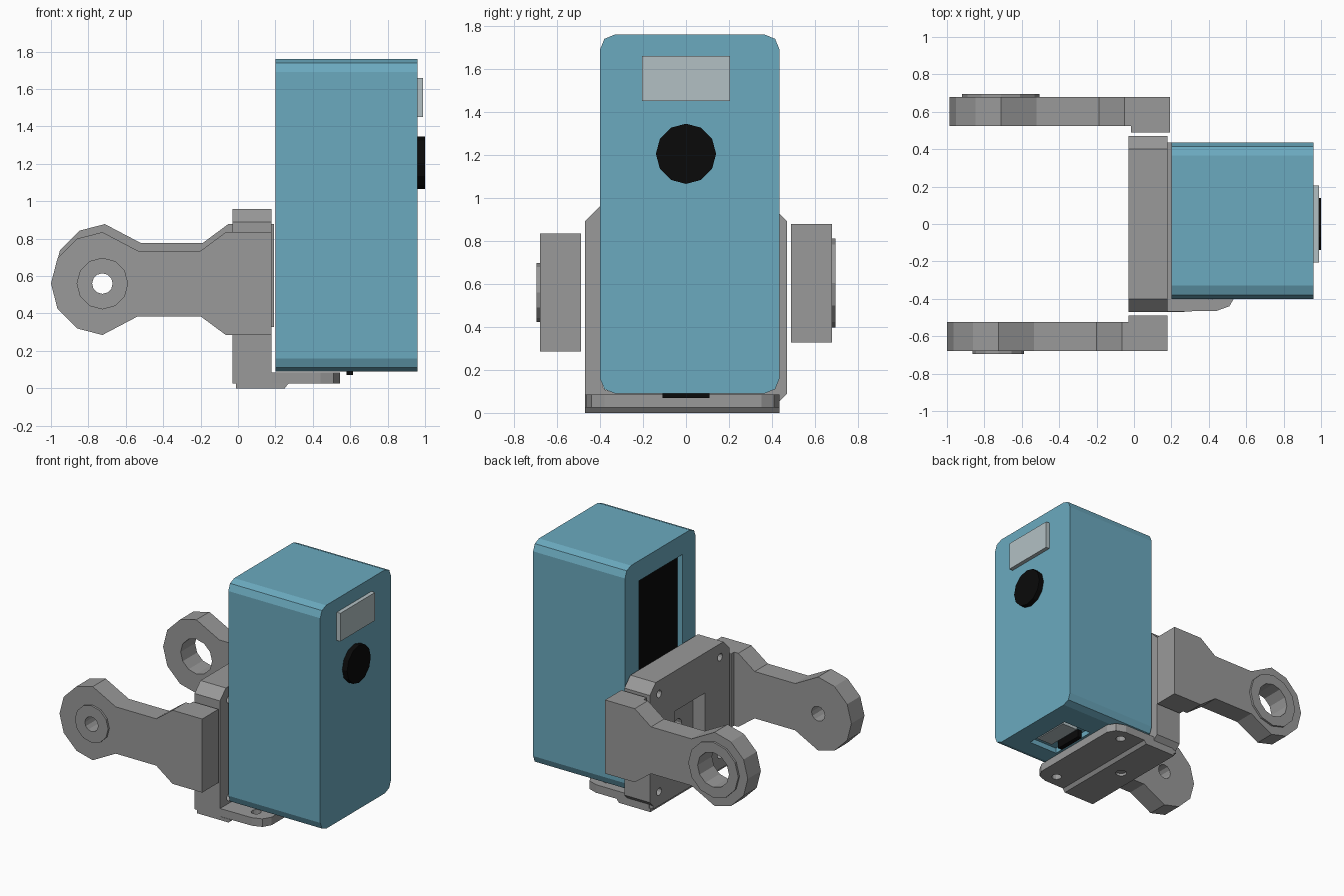
import bpy, bmesh
from math import cos, sin, pi
from mathutils import Vector

old = bpy.data.objects.get("Cube")
if old:
    bpy.data.objects.remove(old, do_unlink=True)


def material(name, r, g, b):
    m = bpy.data.materials.new(name)
    m.use_nodes = True
    m.diffuse_color = (r, g, b, 1)
    m.node_tree.nodes["Principled BSDF"].inputs["Base Color"].default_value = (r, g, b, 1)
    return m


BLUE = material("teal blue", 0.147, 0.40, 0.52)
GREY = material("bracket grey", 0.32, 0.32, 0.32)
PALE = material("pale panel", 0.45, 0.53, 0.55)
BLACK = material("black", 0.003, 0.003, 0.003)


def prism(name, points, axis, low, high, mat):
    """Extrude a 2D outline along an axis; the outline uses the other two axes in order."""
    def place(p, h):
        c = list(p)
        c.insert("xyz".index(axis), h)
        return Vector(c)
    bm = bmesh.new()
    face = bm.faces.new([bm.verts.new(place(p, low)) for p in points])
    out = bmesh.ops.extrude_face_region(bm, geom=[face])
    verts = [v for v in out["geom"] if isinstance(v, bmesh.types.BMVert)]
    bmesh.ops.translate(bm, verts=verts, vec=place((0, 0), high - low))
    bmesh.ops.recalc_face_normals(bm, faces=bm.faces)
    mesh = bpy.data.meshes.new(name)
    bm.to_mesh(mesh)
    bm.free()
    mesh.materials.append(mat)
    ob = bpy.data.objects.new(name, mesh)
    bpy.context.collection.objects.link(ob)
    return ob


def rect(a0, a1, b0, b1):
    return [(a0, b0), (a1, b0), (a1, b1), (a0, b1)]


def circle(a, b, r, n=12):
    return [(a + r * cos(2 * pi * i / n), b + r * sin(2 * pi * i / n)) for i in range(n)]


def rounded(a0, a1, b0, b1, r):
    pts = []
    corners = ((a1 - r, b1 - r), (a0 + r, b1 - r), (a0 + r, b0 + r), (a1 - r, b0 + r))
    for q, (a, b) in enumerate(corners):
        for k in range(3):
            t = (q + k / 2) * pi / 2
            pts.append((a + r * cos(t), b + r * sin(t)))
    return pts


def carve(ob, cutters):
    """Subtract the cutters, bake the result and remove the cutters."""
    for c in cutters:
        c.hide_render = True
        mod = ob.modifiers.new("cut", "BOOLEAN")
        mod.operation = "DIFFERENCE"
        mod.solver = "EXACT"
        mod.object = c
    bpy.context.view_layer.update()
    graph = bpy.context.evaluated_depsgraph_get()
    mesh = bpy.data.meshes.new_from_object(ob.evaluated_get(graph))
    ob.modifiers.clear()
    ob.data = mesh
    for c in cutters:
        bpy.data.objects.remove(c, do_unlink=True)


# Camera housing with a rear window and a port underneath
housing = prism("housing", rounded(-0.40, 0.435, 0.09, 1.76, 0.07), "x", 0.20, 0.96, BLUE)
carve(housing, [
    prism("rear_cut", rect(-0.245, 0.27, 0.24, 1.61), "x", 0.1, 0.25, BLUE),
    prism("port_cut", rect(0.56, 0.80, -0.20, 0.18), "z", 0.0, 0.13, BLUE),
])
prism("rear_screen", rect(-0.245, 0.27, 0.24, 1.61), "x", 0.241, 0.25, BLACK)
prism("port_connector", rect(0.65, 0.78, -0.14, 0.14), "z", 0.10, 0.13, PALE)
prism("port_switch", rect(0.58, 0.615, -0.11, 0.11), "z", 0.07, 0.13, BLACK)

# Front face details
prism("lens", circle(0, 1.205, 0.14), "x", 0.96, 1.0, BLACK)
prism("flash_panel", rect(-0.205, 0.205, 1.45, 1.66), "x", 0.96, 0.99, PALE)

# Upright mounting plate
outline = [(-0.47, 0.025), (0.43, 0.025), (0.43, 0.05), (0.47, 0.09),
           (0.47, 0.89), (0.40, 0.96), (-0.40, 0.96), (-0.47, 0.89)]
plate = prism("upright_plate", outline, "x", -0.03, 0.18, GREY)
cuts = [prism("pocket", rect(-0.18, 0.18, 0.22, 0.66), "x", -0.1, 0.07, GREY),
        prism("pocket_hole", circle(0, 0.46, 0.05), "x", 0.0, 0.3, GREY)]
for y in (-0.36, 0.36):
    for z in (0.13, 0.86):
        cuts.append(prism("screw_hole", circle(y, z, 0.028), "x", -0.1, 0.3, GREY))
carve(plate, cuts)

# Foot plate with rounded outer corners, and its thicker pad
foot_outline = [(0.0, -0.47), (0.44, -0.465), (0.51, -0.44), (0.545, -0.38),
                (0.545, 0.35), (0.51, 0.41), (0.44, 0.435), (0.0, 0.435)]
foot = prism("foot_plate", foot_outline, "z", 0.025, 0.085, GREY)
carve(foot, [prism("foot_hole", circle(0.41, y, 0.035), "z", -0.1, 0.2, GREY)
             for y in (-0.37, 0.34)])
pad = prism("foot_pad", [(-0.01, 0), (0.25, 0), (0.27, 0.026), (-0.01, 0.026)],
            "y", -0.47, 0.435, GREY)
carve(pad, [prism("pad_hole", circle(0.12, 0, 0.04), "z", -0.1, 0.02, GREY)])


# Hinge arms: round hub, narrow neck and a thick end block
def arm(name, side, cx, cz, boss_r, hole_r):
    half = [(-0.275, 0.0), (-0.24, 0.135), (-0.135, 0.24), (0.0, 0.275),
            (0.19, 0.175), (0.525, 0.175), (0.66, 0.275), (0.905, 0.275)]
    shape = half + [(x, -z) for x, z in reversed(half[1:])]

    def span(inner, outer):
        return sorted((side * inner, side * outer))
    ob = prism(name, [(cx + x, cz + z) for x, z in shape], "y", *span(0.525, 0.68), GREY)
    block = prism(name + "_block", rect(cx + 0.695, cx + 0.905, cz - 0.275, cz + 0.275),
                  "y", *span(0.488, 0.526), GREY)
    boss = prism(name + "_boss", circle(cx, cz, boss_r), "y", *span(0.678, 0.695), GREY)
    for part in (ob, boss):
        carve(part, [prism("bore", circle(cx, cz, hole_r), "y", *span(0.3, 0.9), GREY)])
    return block


arm("front_arm", -1, -0.725, 0.56, 0.138, 0.055)
arm("back_arm", 1, -0.712, 0.603, 0.207, 0.13)
